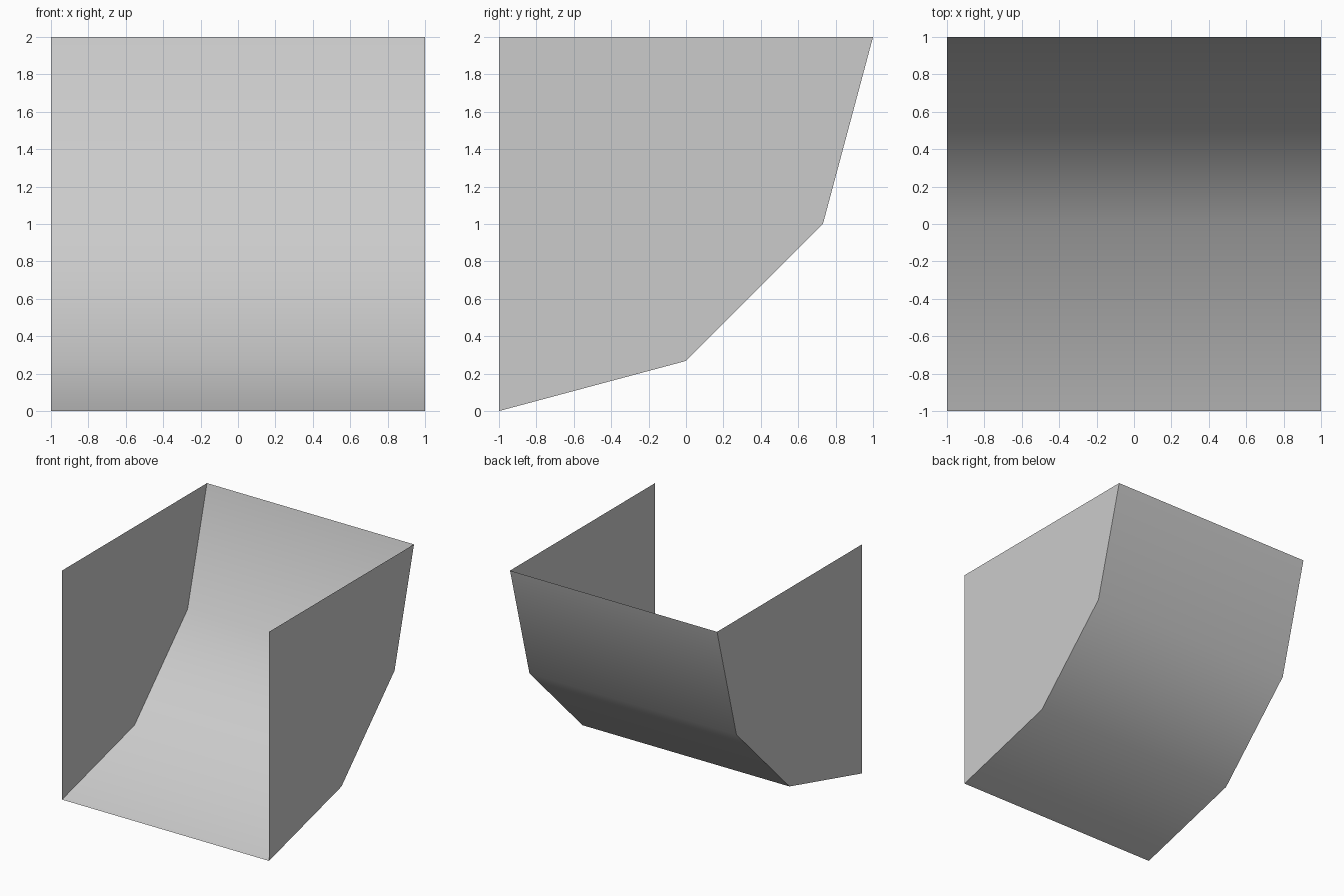
import bpy
import bmesh

cube = bpy.data.objects.get("Cube")
if cube:
    bpy.data.objects.remove(cube, do_unlink=True)

# One plain grey for every sheet
grey = bpy.data.materials.new("light_grey")
grey.use_nodes = True
colour = (0.6, 0.6, 0.6, 1)
grey.diffuse_color = colour
grey.node_tree.nodes["Principled BSDF"].inputs["Base Color"].default_value = colour

# Curved side profile as (y, z), from the front bottom to the back top
PROFILE = [(-1, 0), (0, 0.268), (0.732, 1), (1, 2)]


def finish(name, bm, smooth):
    mesh = bpy.data.meshes.new(name)
    for face in bm.faces:
        face.smooth = smooth
    bm.to_mesh(mesh)
    bm.free()
    mesh.materials.append(grey)
    bpy.context.collection.objects.link(bpy.data.objects.new(name, mesh))


# Smooth curved sheet forming the floor and back, facing up and forward
bm = bmesh.new()
rows = [[bm.verts.new((x, y, z)) for x in (-1, 1)] for y, z in PROFILE]
for (a, b), (c, d) in zip(rows, rows[1:]):
    bm.faces.new((a, b, d, c))
finish("curved_back", bm, True)

# Flat side sheets, closed by the vertical front edge and level top edge
for name, x in (("left_side", 1), ("right_side", -1)):
    bm = bmesh.new()
    outline = PROFILE + [(-1, 2)]
    if x < 0:
        outline = outline[::-1]
    bm.faces.new([bm.verts.new((x, y, z)) for y, z in outline])
    finish(name, bm, False)
